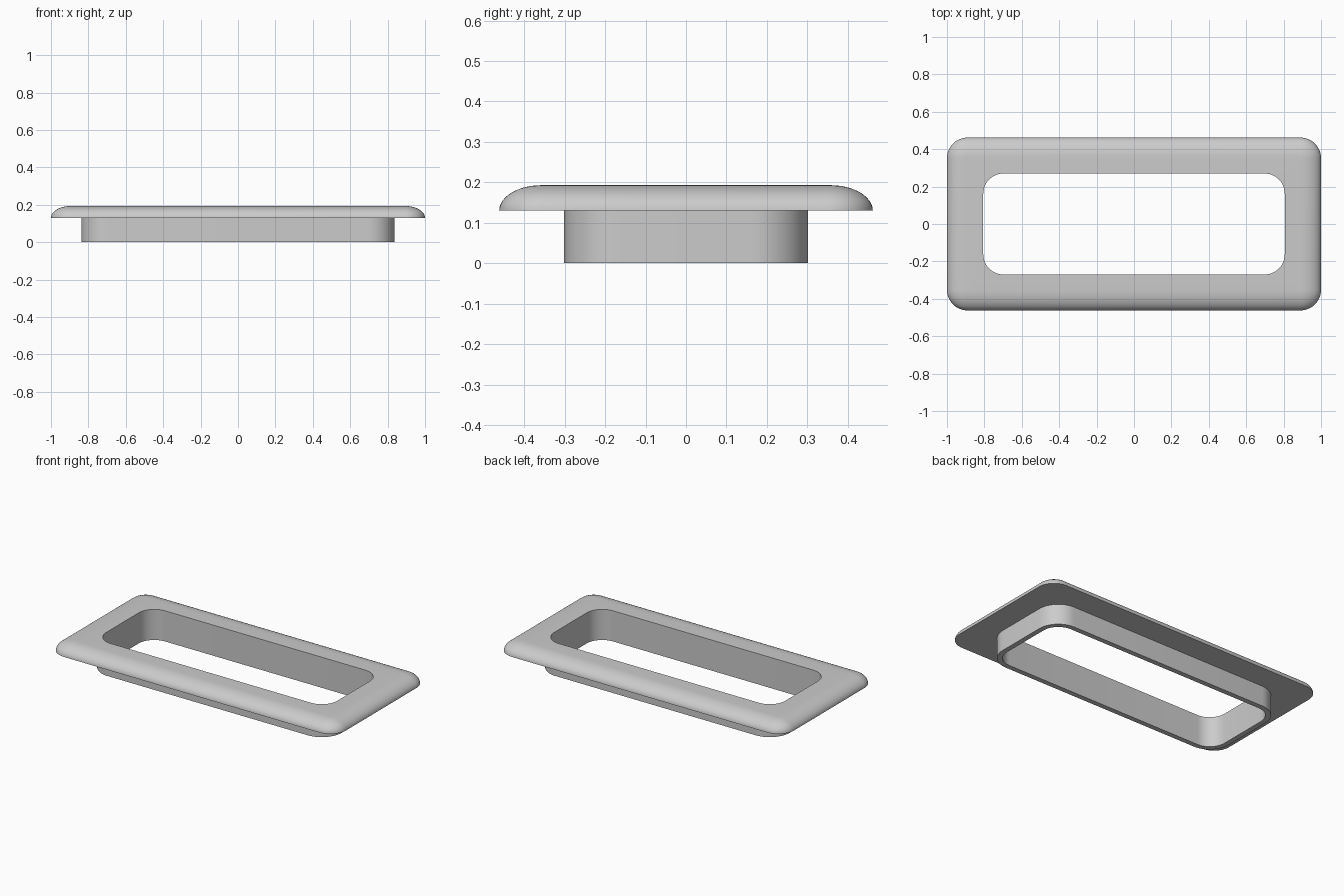
import bpy
import bmesh
from math import sin, cos, pi

cube = bpy.data.objects.get("Cube")
if cube:
    bpy.data.objects.remove(cube)

CORNER_STEPS = 12
EDGE_STEPS = 12
BASE_Z, RIM_Z, TOP_Z = 0.0, 0.13, 0.193
EDGE_WIDTH = 0.105

# Half width, half depth and corner radius of each outline
RIM = (1.0, 0.462, 0.11)
COLLAR = (0.838, 0.302, 0.14)
OPENING = (0.806, 0.27, 0.108)


def inset(outline, amount):
    return tuple(size - amount for size in outline)


def rounded_ring(bm, outline, z):
    """Add the vertices of one rounded rectangle, counter-clockwise."""
    hx, hy, r = outline
    ring = []
    for quarter, (sx, sy) in enumerate(((1, 1), (-1, 1), (-1, -1), (1, -1))):
        for i in range(CORNER_STEPS + 1):
            a = (quarter + i / CORNER_STEPS) * pi / 2
            ring.append(bm.verts.new((sx * (hx - r) + r * cos(a),
                                      sy * (hy - r) + r * sin(a), z)))
    return ring


# Cross-section: collar outside, underside, rounded rim edge, top, opening wall
section = [(COLLAR, BASE_Z), (COLLAR, RIM_Z)]
for i in range(EDGE_STEPS + 1):
    a = i / EDGE_STEPS * pi / 2
    section.append((inset(RIM, EDGE_WIDTH * (1 - cos(a))),
                    RIM_Z + (TOP_Z - RIM_Z) * sin(a)))
section += [(OPENING, TOP_Z), (OPENING, BASE_Z)]

# Bridge the outlines into one closed frame
bm = bmesh.new()
rings = [rounded_ring(bm, outline, z) for outline, z in section]
count = len(rings[0])
for k, low in enumerate(rings):
    high = rings[(k + 1) % len(rings)]
    for i in range(count):
        j = (i + 1) % count
        bm.faces.new((low[i], low[j], high[j], high[i]))
bmesh.ops.recalc_face_normals(bm, faces=bm.faces)

mesh = bpy.data.meshes.new("flanged_frame")
bm.to_mesh(mesh)
bm.free()
frame = bpy.data.objects.new("flanged_frame", mesh)
bpy.context.collection.objects.link(frame)

# Plain grey finish
grey = bpy.data.materials.new("plain_grey")
grey.use_nodes = True
colour = (0.6, 0.6, 0.6, 1.0)
grey.diffuse_color = colour
grey.node_tree.nodes["Principled BSDF"].inputs["Base Color"].default_value = colour
mesh.materials.append(grey)

bpy.ops.object.select_all(action='DESELECT')
frame.select_set(True)
bpy.context.view_layer.objects.active = frame
bpy.ops.object.shade_smooth_by_angle(angle=pi / 6)
